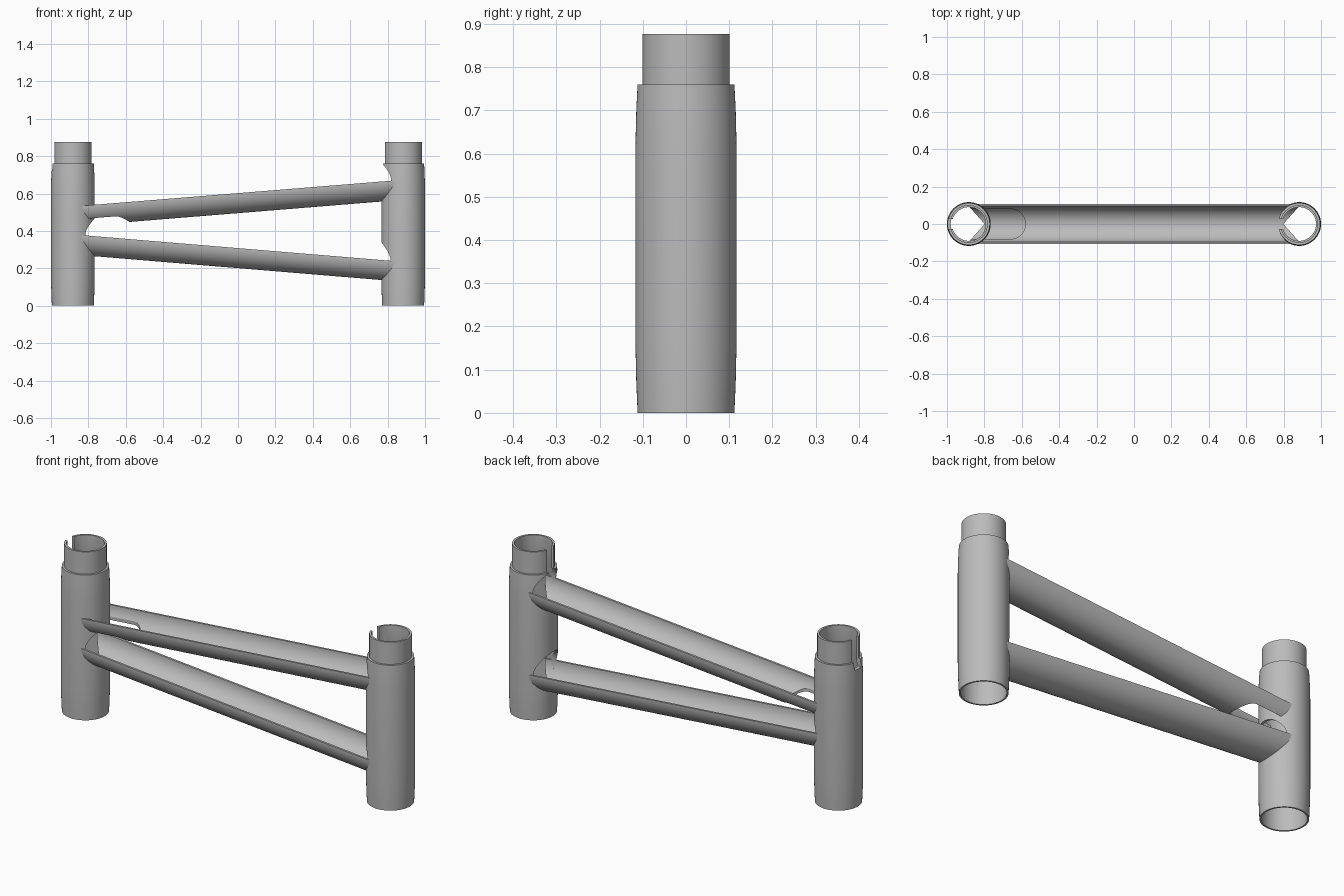
import bpy, bmesh, math

cube = bpy.data.objects.get("Cube")
if cube:
    bpy.data.objects.remove(cube, do_unlink=True)

grey = bpy.data.materials.new("plain grey")
grey.use_nodes = True
COLOUR = (0.5, 0.5, 0.5, 1)
grey.diffuse_color = COLOUR
grey.node_tree.nodes["Principled BSDF"].inputs["Base Color"].default_value = COLOUR

POST_X = 0.883
OUTER, INNER = 0.107, 0.096
# Beam axes: height at the middle and slope
BEAMS = {"upper_beam": (0.602, 0.081), "lower_beam": (0.308, -0.083)}


def make_object(name, bm):
    bmesh.ops.recalc_face_normals(bm, faces=bm.faces)
    mesh = bpy.data.meshes.new(name)
    bm.to_mesh(mesh)
    bm.free()
    mesh.materials.append(grey)
    obj = bpy.data.objects.new(name, mesh)
    bpy.context.collection.objects.link(obj)
    return obj


def prism(name, outline, place_a, place_b):
    """Closed solid between two placements of one outline."""
    bm = bmesh.new()
    a = [bm.verts.new(place_a(p)) for p in outline]
    b = [bm.verts.new(place_b(p)) for p in outline]
    bm.faces.new(a)
    bm.faces.new(b)
    n = len(a)
    for i in range(n):
        j = (i + 1) % n
        bm.faces.new((a[i], a[j], b[j], b[i]))
    return make_object(name, bm)


def arc(radius, start, end, steps, cx=0):
    return [(cx + radius * math.cos(start + (end - start) * i / steps),
             radius * math.sin(start + (end - start) * i / steps)) for i in range(steps + 1)]


def upright(name, outline, z0, z1):
    return prism(name, outline, lambda p: (p[0], p[1], z0), lambda p: (p[0], p[1], z1))


def bore(x0, x1, height, slope):
    def at(x):
        return lambda p: (x, p[0], height + slope * x + p[1])
    circle = arc(INNER, 0, 2 * math.pi, 48)[:-1]
    return prism("bore_cutter", circle, at(x0), at(x1))


def cut(obj, cutter):
    """Subtract the cutter at once and remove it."""
    cutter.hide_render = True
    mod = obj.modifiers.new("cut", "BOOLEAN")
    mod.operation = "DIFFERENCE"
    mod.solver = "EXACT"
    mod.object = cutter
    bpy.context.view_layer.objects.active = obj
    bpy.ops.object.modifier_apply(modifier=mod.name)
    bpy.data.objects.remove(cutter, do_unlink=True)


def smooth(obj):
    bpy.ops.object.select_all(action="DESELECT")
    bpy.context.view_layer.objects.active = obj
    obj.select_set(True)
    bpy.ops.object.shade_smooth_by_angle(angle=math.radians(30))


def make_post(name, x):
    # Barrel-shaped sleeve with a narrower collar, hollow right through
    profile = [(0.112, 0), (0.115, 0.07), (0.117, 0.16), (0.117, 0.62),
               (0.115, 0.7), (0.112, 0.76), (0.101, 0.76), (0.101, 0.876),
               (0.09, 0.876), (0.09, 0.74), (0.104, 0.7), (0.104, 0)]
    bm = bmesh.new()
    steps = 72
    rings = []
    for i in range(steps):
        t = 2 * math.pi * i / steps
        rings.append([bm.verts.new((x + r * math.cos(t), r * math.sin(t), z)) for r, z in profile])
    for i in range(steps):
        a, b = rings[i], rings[(i + 1) % steps]
        for j in range(len(profile)):
            k = (j + 1) % len(profile)
            bm.faces.new((a[j], b[j], b[k], a[k]))
    return make_object(name, bm)


def make_channel(name, height, slope):
    # Lower half of a tube, with each end mitred to a notch inside its post
    bm = bmesh.new()
    sections = []
    for pair in zip(arc(OUTER, math.pi, 2 * math.pi, 40), arc(INNER, math.pi, 2 * math.pi, 40)):
        (yo, zo), (yi, zi) = pair
        end = POST_X - 0.085 + 0.9 * abs(yi)
        corners = [(-end, yo, zo), (end, yo, zo), (end, yi, zi), (-end, yi, zi)]
        sections.append([bm.verts.new((x, y, height + slope * x + z)) for x, y, z in corners])
    for a, b in zip(sections, sections[1:]):
        for j in range(4):
            k = (j + 1) % 4
            bm.faces.new((a[j], a[k], b[k], b[j]))
    bm.faces.new(sections[0])
    bm.faces.new(sections[-1])
    return make_object(name, bm)


for name, x in (("right_post", -POST_X), ("left_post", POST_X)):
    post = make_post(name, x)
    # Open mouths where the beams enter
    for beam, (height, slope) in BEAMS.items():
        if beam == "lower_beam" or x > 0:
            inward = x - math.copysign(0.2, x)
            cut(post, bore(min(x, inward), max(x, inward), height, slope))
    # Key slot down the collar
    w = 0.027
    slot = [(x - 0.2, -w), (x - 0.05, -w), (x - 0.05, w), (x - 0.2, w)]
    cut(post, upright("slot_cutter", slot, 0.72, 1))
    smooth(post)

for name, (height, slope) in BEAMS.items():
    beam = make_channel(name, height, slope)
    if name == "upper_beam":
        # Round-ended opening beside the post
        h = math.pi / 2
        opening = arc(0.08, -h, h, 32, -0.66) + [(-1, 0.08), (-1, -0.08)]
        cut(beam, upright("opening_cutter", opening, 0.3, 0.8))
    smooth(beam)
